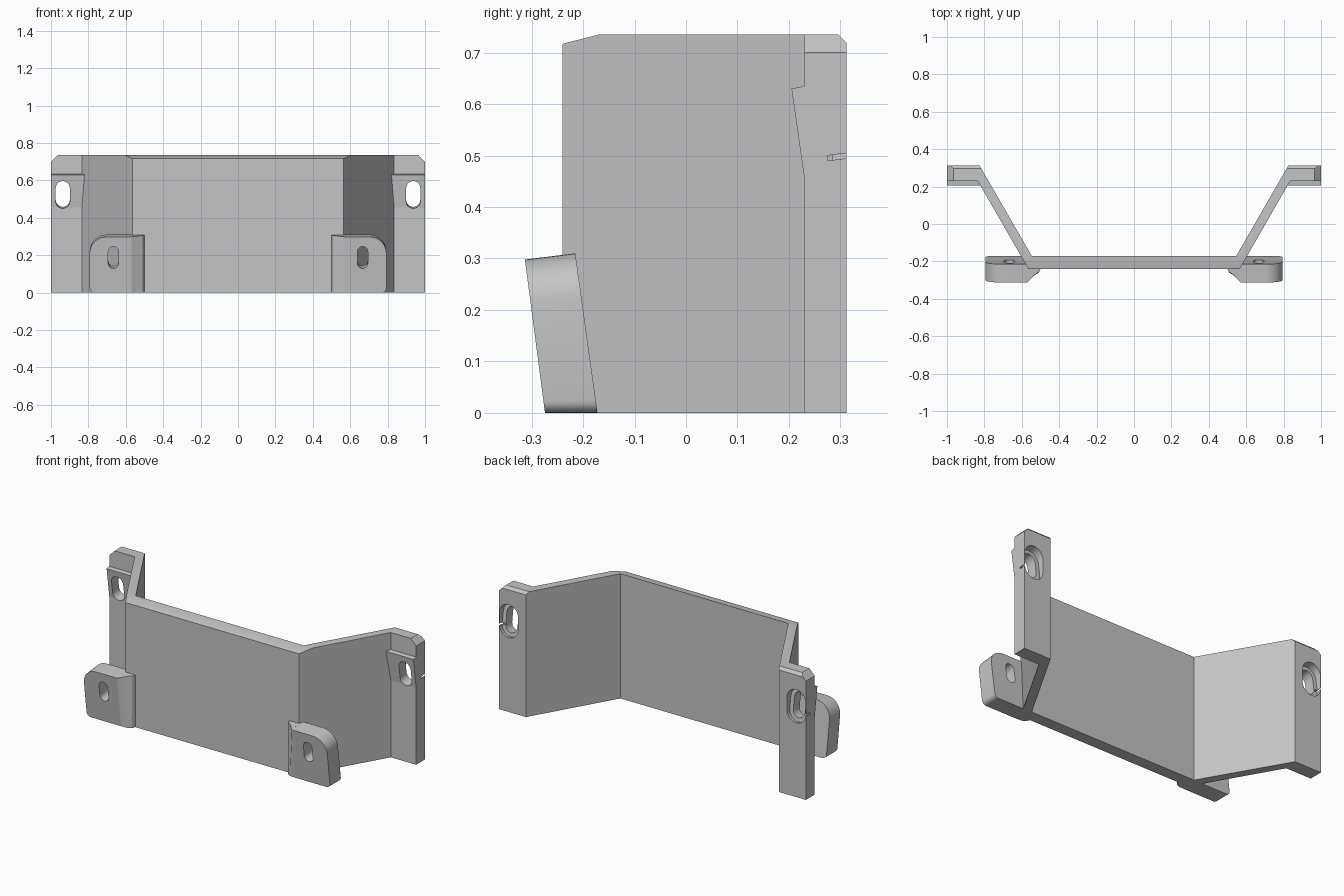
import bpy, bmesh
from math import sin, cos, radians, pi
from mathutils import Matrix, Vector

cube = bpy.data.objects.get("Cube")
if cube:
    bpy.data.objects.remove(cube, do_unlink=True)

TILT = radians(8)
TOP = 0.735
BACK = 0.312

grey = bpy.data.materials.new("light_grey")
grey.use_nodes = True
colour = (0.56, 0.56, 0.56, 1)
grey.diffuse_color = colour
grey.node_tree.nodes["Principled BSDF"].inputs["Base Color"].default_value = colour


def loft(name, ring_a, ring_b, edit=None):
    """Solid between two matching rings of points."""
    bm = bmesh.new()
    a = [bm.verts.new(p) for p in ring_a]
    b = [bm.verts.new(p) for p in ring_b]
    bm.faces.new(a)
    bm.faces.new(b)
    for i in range(len(a)):
        j = (i + 1) % len(a)
        bm.faces.new((a[i], a[j], b[j], b[i]))
    if edit:
        edit(bm)
    bmesh.ops.recalc_face_normals(bm, faces=bm.faces[:])
    mesh = bpy.data.meshes.new(name)
    bm.to_mesh(mesh)
    bm.free()
    mesh.materials.append(grey)
    obj = bpy.data.objects.new(name, mesh)
    bpy.context.collection.objects.link(obj)
    return obj


def arc(cx, cz, r, start, end, steps=10):
    angles = [radians(start + (end - start) * i / steps) for i in range(steps + 1)]
    return [(cx + r * cos(t), cz + r * sin(t)) for t in angles]


def slot_cutter(name, centre, radius, half_straight, y0, y1):
    """Tilted slot-shaped plug running front to back."""
    ring = arc(0, half_straight, radius, 0, 180) + arc(0, -half_straight, radius, 180, 360)
    obj = loft(name, [(x, y0, z) for x, z in ring], [(x, y1, z) for x, z in ring])
    obj.data.transform(Matrix.Translation(centre) @ Matrix.Rotation(TILT, 4, 'X'))
    obj.hide_render = True
    return obj


def mirror(obj):
    mod = obj.modifiers.new("mirror", 'MIRROR')
    mod.use_mirror_merge = False


def cut(obj, cutter):
    mod = obj.modifiers.new("cut", 'BOOLEAN')
    mod.operation = 'DIFFERENCE'
    mod.solver = 'EXACT'
    mod.object = cutter


def trim_body(bm):
    # outer corners: chamfered at the top, rounded at the bottom
    for z, size, segs in ((TOP, 0.035, 1), (0, 0.025, 5)):
        edges = [e for e in bm.edges
                 if all(abs(abs(v.co.x) - 1) < 1e-4 and abs(v.co.z - z) < 1e-4 for v in e.verts)]
        bmesh.ops.bevel(bm, geom=edges, offset=size, segments=segs, profile=0.5, affect='EDGES')
    # sloped front rim and chamfered back rim
    for point, normal in (((0, -0.17, TOP), (0, -0.018, 0.07)),
                          ((0, BACK - 0.016, TOP), (0, 1, 1))):
        bmesh.ops.bisect_plane(bm, geom=bm.verts[:] + bm.edges[:] + bm.faces[:],
                               plane_co=Vector(point), plane_no=Vector(normal).normalized(),
                               clear_outer=True)
        bmesh.ops.holes_fill(bm, edges=[e for e in bm.edges if e.is_boundary], sides=0)


# Folded panel with a flange on each side
half = [(0.565, -0.24), (0.835, 0.23), (1, 0.23), (1, BACK), (0.825, BACK), (0.547, -0.17)]
right = [half[5], half[4], half[3], half[2], half[1], half[0]]
plan = half + [(-x, y) for x, y in right]
body = loft("folded_panel", [(x, y, 0) for x, y in plan], [(x, y, TOP) for x, y in plan], trim_body)

# Tilted pads on the flange fronts
profile = [(0.233, 0.455), (0.23, 0.455), (0.205, 0.63), (0.23, 0.635), (0.233, 0.635)]
pad = loft("flange_pad", [(0.82, y, z) for y, z in profile], [(1, y, z) for y, z in profile])

# Tilted mounting feet
FOOT = 0.31
outer = 0.793
outline = ([(0.57, 0)] + arc(outer - 0.025, 0.025, 0.025, -90, 0, 5)
           + arc(outer - 0.09, FOOT - 0.09, 0.09, 0, 90) + [(0.57, FOOT)])
foot = loft("mounting_foot",
            [(x, -0.274 - 0.039 * z / FOOT, z * 0.298 / FOOT) for x, z in outline],
            [(x, -0.172 - 0.043 * z / FOOT, z) for x, z in outline])

# Blends joining the feet to the panel
low = [(0.5, -0.2), (0.5, -0.24), (0.51, -0.262), (0.53, -0.272), (0.57, -0.274), (0.57, -0.2)]
high = [(0.5, -0.2), (0.5, -0.24), (0.51, -0.257), (0.53, -0.27), (0.57, -0.313), (0.57, -0.2)]
blend = loft("foot_blend", [(x, y, 0) for x, y in low],
             [(x, y, FOOT + 0.122 * (y + 0.215)) for x, y in high])

# Slots, counterbores and the thin side slit
flange_slot = slot_cutter("flange_slot_cutter", (0.937, 0.26, 0.529), 0.038, 0.036, -0.2, 0.2)
bore = slot_cutter("counterbore_cutter", (0.937, 0.28, 0.531), 0.061, 0.036, 0, 0.15)
foot_slot = slot_cutter("foot_slot_cutter", (0.666, -0.248, 0.195), 0.028, 0.031, -0.12, 0.12)
slit = loft("slit_cutter", [(x, 0.275, z) for x, z in ((0.98, 0.49), (1.02, 0.49), (1.02, 0.5), (0.98, 0.5))],
            [(x, 0.33, z) for x, z in ((0.98, 0.497), (1.02, 0.497), (1.02, 0.507), (0.98, 0.507))])
slit.hide_render = True
cutters = [flange_slot, bore, foot_slot, slit]

for cutter in (flange_slot, bore, slit):
    mirror(cutter)
    cut(body, cutter)
cut(pad, flange_slot)
cut(foot, foot_slot)
for part in (pad, foot, blend):
    mirror(part)

# Bake the modifiers, drop the cutters and shade
bpy.context.view_layer.update()
parts = [body, pad, foot, blend]
graph = bpy.context.evaluated_depsgraph_get()
baked = [bpy.data.meshes.new_from_object(p.evaluated_get(graph)) for p in parts]
for part, mesh in zip(parts, baked):
    part.modifiers.clear()
    part.data = mesh
for cutter in cutters:
    bpy.data.objects.remove(cutter, do_unlink=True)
bpy.ops.object.select_all(action='DESELECT')
for part in parts:
    part.select_set(True)
bpy.context.view_layer.objects.active = body
bpy.ops.object.shade_smooth_by_angle(angle=radians(30))
